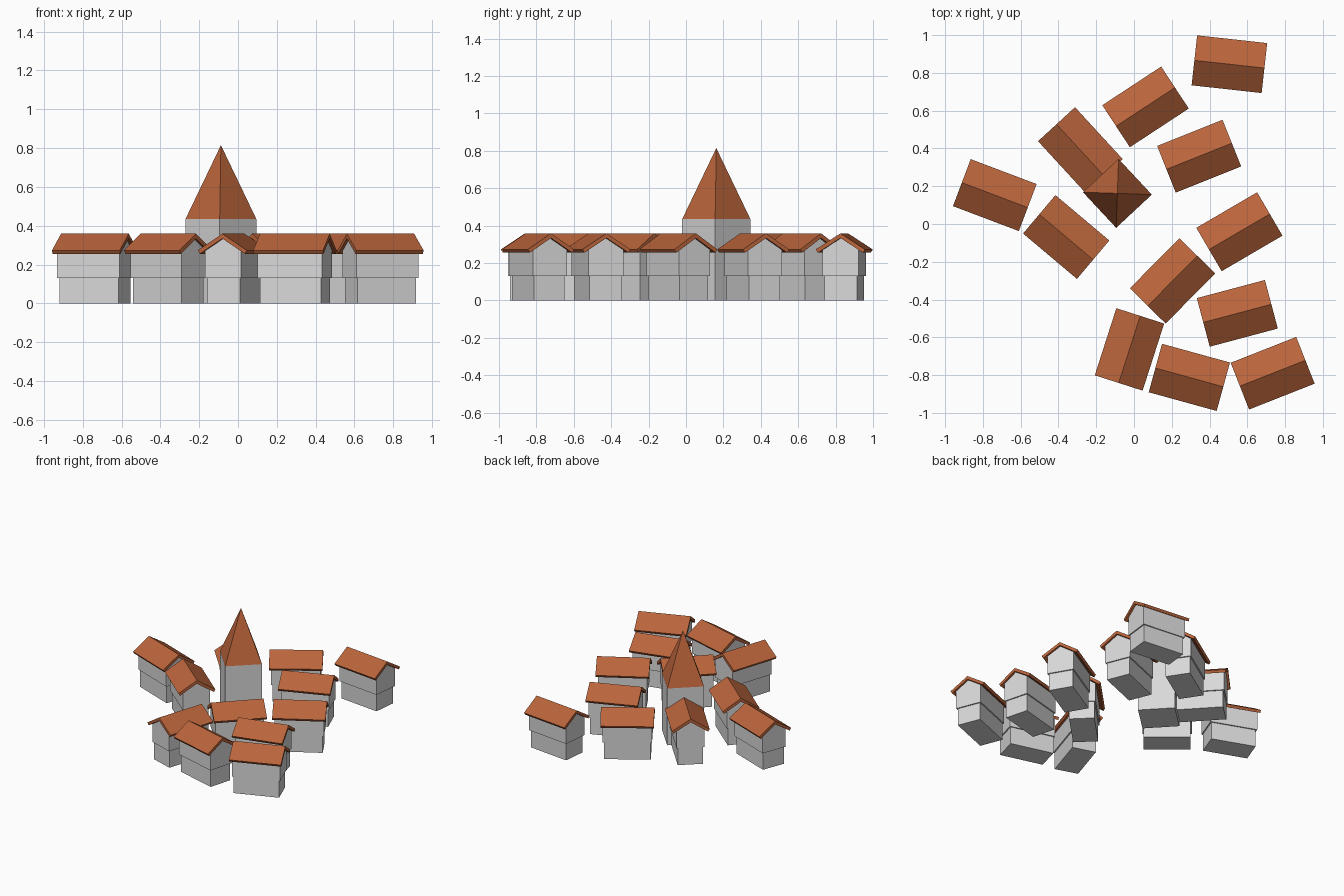
import bpy
import math

if "Cube" in bpy.data.objects:
    bpy.data.objects.remove(bpy.data.objects["Cube"])


def material(name, rgb):
    m = bpy.data.materials.new(name)
    m.diffuse_color = (*rgb, 1.0)
    m.use_nodes = True
    m.node_tree.nodes["Principled BSDF"].inputs["Base Color"].default_value = m.diffuse_color
    return m


WALL = material("pale_grey_wall", (0.69, 0.69, 0.69))
TILE = material("terracotta_roof", (0.49, 0.128, 0.044))


def add_mesh(name, verts, faces, mat, loc, angle):
    me = bpy.data.meshes.new(name)
    me.from_pydata(verts, [], faces)
    me.materials.append(mat)
    ob = bpy.data.objects.new(name, me)
    ob.location = (loc[0], loc[1], 0)
    ob.rotation_euler.z = math.radians(angle)
    bpy.context.collection.objects.link(ob)
    return ob


def extrude_x(name, profile, half, mat, loc, angle):
    """Prism along local x from a (y, z) profile listed counter-clockwise."""
    n = len(profile)
    verts = [(s * half, y, z) for s in (-1, 1) for y, z in profile]
    faces = [tuple(reversed(range(n))), tuple(range(n, 2 * n))]
    faces += [(i, (i + 1) % n, n + (i + 1) % n, n + i) for i in range(n)]
    return add_mesh(name, verts, faces, mat, loc, angle)


# House dimensions
FLOOR_Z = 0.132                      # height of the overhanging upper storey
ROOF_HALF_L, ROOF_HALF_W = 0.1865, 0.133
RIDGE_Z, EAVE_Z, THICK = 0.359, 0.273, 0.021
PITCH = math.atan2(RIDGE_Z - EAVE_Z, ROOF_HALF_W)
UNDER_RIDGE = RIDGE_Z - THICK / math.cos(PITCH)


def house(loc, angle):
    # Narrow ground storey
    b = 0.088
    extrude_x("ground_storey", [(-b, 0), (b, 0), (b, FLOOR_Z), (-b, FLOOR_Z)],
              0.163, WALL, loc, angle)
    # Upper storey with gables
    b = 0.097
    top = UNDER_RIDGE - 0.001
    side = top - b * math.tan(PITCH)
    extrude_x("upper_storey", [(-b, FLOOR_Z), (b, FLOOR_Z), (b, side), (0, top), (-b, side)],
              0.172, WALL, loc, angle)
    # Folded roof slab with square-cut eaves
    w, ez = ROOF_HALF_W, EAVE_Z
    iw, iz = w - THICK * math.sin(PITCH), ez - THICK * math.cos(PITCH)
    extrude_x("house_roof", [(w, ez), (0, RIDGE_Z), (-w, ez), (-iw, iz), (0, UNDER_RIDGE), (iw, iz)],
              ROOF_HALF_L, TILE, loc, angle)


# Village layout: x, y, ridge angle in degrees
for x, y, a in [
    (0.505, 0.846, -6.3), (0.061, 0.620, 33.3), (-0.284, 0.391, -47.4),
    (-0.737, 0.153, -20.7), (-0.359, -0.069, -40.1), (0.345, 0.359, 21.8),
    (0.558, -0.041, 30.3), (0.204, -0.301, 45.3), (0.547, -0.473, 14.9),
    (-0.024, -0.664, 72.2), (0.293, -0.812, -15.4), (0.734, -0.790, 21.5),
]:
    house((x, y), a)

# Tower shaft and pyramid spire
TOWER, TURN = (-0.088, 0.162), 43.0
H, BASE_Z, TIP_Z = 0.129, 0.435, 0.815
extrude_x("tower_shaft", [(-H, 0), (H, 0), (H, BASE_Z), (-H, BASE_Z)], H, WALL, TOWER, TURN)
corners = [(-H, -H, BASE_Z), (H, -H, BASE_Z), (H, H, BASE_Z), (-H, H, BASE_Z)]
add_mesh("tower_spire", corners + [(0, 0, TIP_Z)],
         [(0, 1, 4), (1, 2, 4), (2, 3, 4), (3, 0, 4)], TILE, TOWER, TURN)
